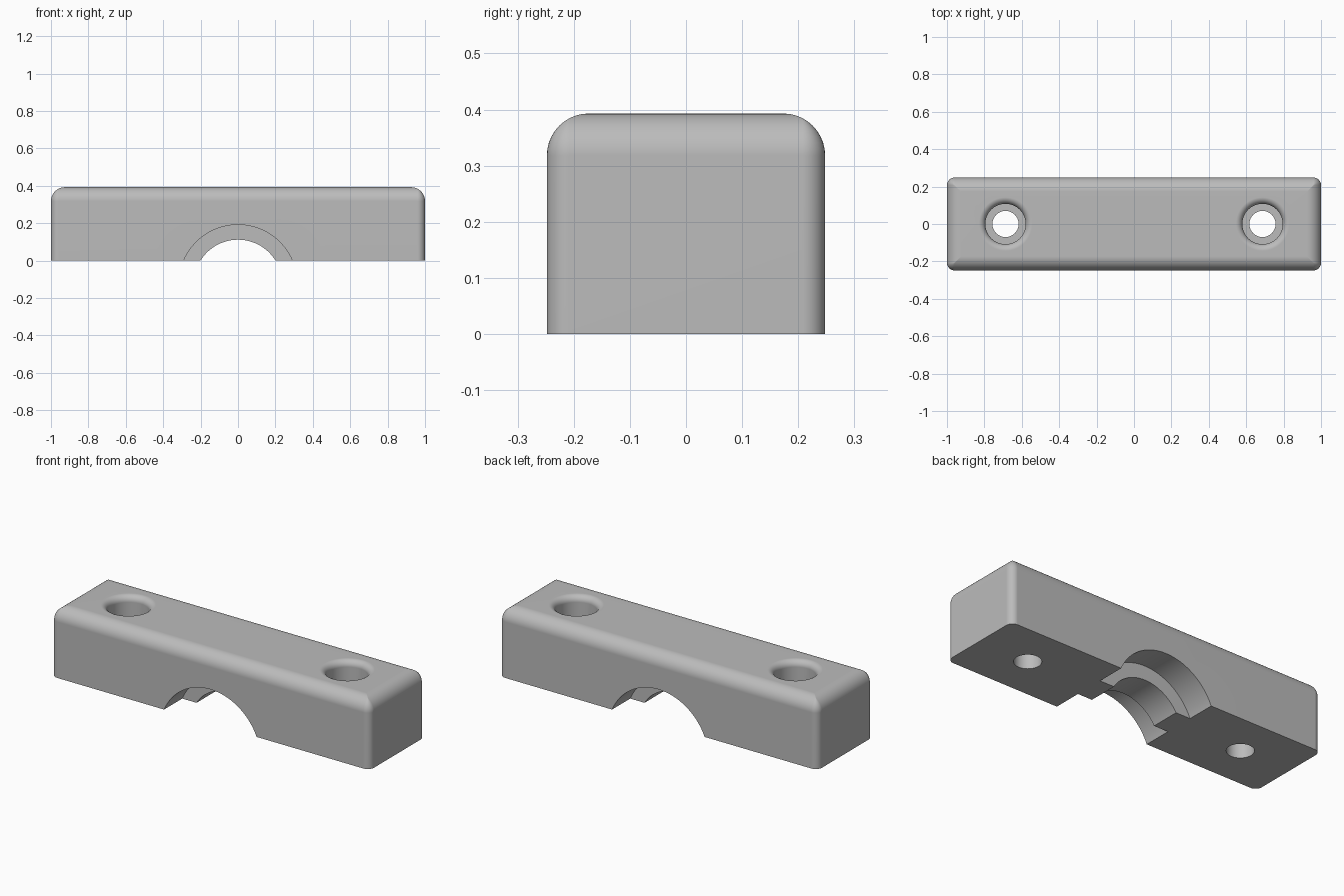
import bpy, bmesh
from math import sin, cos, pi

if "Cube" in bpy.data.objects:
    bpy.data.objects.remove(bpy.data.objects["Cube"])

HALF_X, HALF_Y, HEIGHT = 1.0, 0.248, 0.393
TOP_R, SIDE_R = 0.075, 0.04
HOLE_X = 0.687

grey = bpy.data.materials.new("plain grey")
grey.use_nodes = True
grey.diffuse_color = (0.5, 0.5, 0.5, 1)
grey.node_tree.nodes["Principled BSDF"].inputs["Base Color"].default_value = (0.5, 0.5, 0.5, 1)


def loft(name, rings):
    """Skin closed rings of equal length and cap both ends."""
    bm = bmesh.new()
    loops = [[bm.verts.new(p) for p in ring] for ring in rings]
    n = len(loops[0])
    for a, b in zip(loops, loops[1:]):
        for i in range(n):
            j = (i + 1) % n
            bm.faces.new((a[i], a[j], b[j], b[i]))
    bm.faces.new(loops[0][::-1])
    bm.faces.new(loops[-1])
    bmesh.ops.recalc_face_normals(bm, faces=bm.faces)
    mesh = bpy.data.meshes.new(name)
    bm.to_mesh(mesh)
    bm.free()
    mesh.materials.append(grey)
    obj = bpy.data.objects.new(name, mesh)
    bpy.context.collection.objects.link(obj)
    return obj


def rounded_rect(inset, z, steps=8):
    r = max(SIDE_R - inset, 0.002)
    cx, cy = HALF_X - inset - r, HALF_Y - inset - r
    ring = []
    for k, (sx, sy) in enumerate([(1, 1), (-1, 1), (-1, -1), (1, -1)]):
        for i in range(steps + 1):
            a = (k + i / steps) * pi / 2
            ring.append((sx * cx + r * cos(a), sy * cy + r * sin(a), z))
    return ring


def circle(x, r, z, n=64):
    return [(x + r * cos(2 * pi * i / n), r * sin(2 * pi * i / n), z) for i in range(n)]


def arch(r, y, z=-0.124, n=128):
    return [(r * cos(2 * pi * i / n), y, z + r * sin(2 * pi * i / n)) for i in range(n)]


# Clamp body: straight sides, then a rounded top edge
rings = [rounded_rect(0, 0)]
for i in range(11):
    a = i / 10 * pi / 2
    rings.append(rounded_rect(TOP_R * (1 - cos(a)), HEIGHT - TOP_R + TOP_R * sin(a)))
body = loft("clamp_body", rings)

# Pipe channel: narrow through the middle rib, wide on both sides of it
cutters = [loft("rib_arch_cutter", [arch(0.236, -0.4), arch(0.236, 0.4)])]
for side in (-1, 1):
    cutters.append(loft("wide_arch_cutter", [arch(0.316, side * 0.085), arch(0.316, side * 0.4)]))

# Counterbored screw holes with a rounded rim
RIM = 0.035
profile = [(0.07, -0.1), (0.07, 0.2), (0.108, 0.2)]
for i in range(9):
    a = i / 8 * pi / 2
    profile.append((0.108 + RIM * (1 - cos(a)), HEIGHT - RIM + RIM * sin(a)))
profile.append((0.108 + RIM, HEIGHT + 0.1))
for side in (-1, 1):
    cutters.append(loft("screw_hole_cutter", [circle(side * HOLE_X, r, z) for r, z in profile]))

# Cut the body
bpy.context.view_layer.objects.active = body
body.select_set(True)
for cutter in cutters:
    cutter.hide_render = True
    mod = body.modifiers.new("cut", "BOOLEAN")
    mod.operation = "DIFFERENCE"
    mod.solver = "EXACT"
    mod.object = cutter
    bpy.ops.object.modifier_apply(modifier=mod.name)
    bpy.data.objects.remove(cutter)

bpy.ops.object.shade_smooth_by_angle(angle=pi / 6)
weighted = body.modifiers.new("weighted_normals", "WEIGHTED_NORMAL")
weighted.keep_sharp = True
